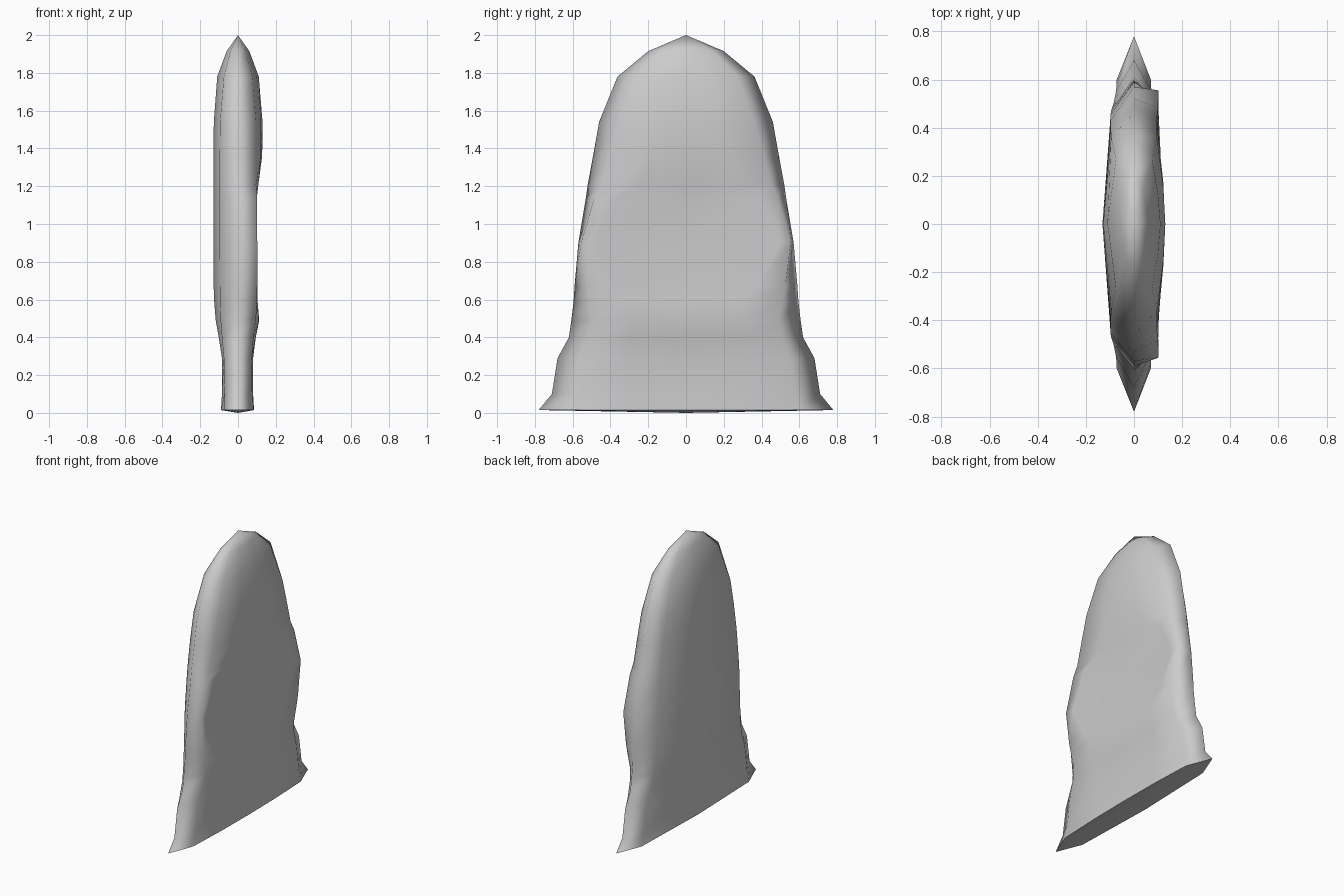
import bpy, bmesh

# z, half width, left bulge, left shoulder (x, y), right: centre x, inner (x, y), outer (x, y)
ROWS = [
    (0.015, 0.78, 0.09, (0.072, 0.60), 0.085, (0.082, 0.30), (0.070, 0.60)),
    (0.10, 0.71, 0.085, (0.072, 0.58), 0.080, (0.079, 0.30), (0.070, 0.58)),
    (0.29, 0.68, 0.085, (0.075, 0.55), 0.080, (0.079, 0.30), (0.073, 0.55)),
    (0.40, 0.62, 0.102, (0.085, 0.50), 0.094, (0.093, 0.30), (0.082, 0.51)),
    (0.49, 0.607, 0.118, (0.092, 0.48), 0.112, (0.110, 0.30), (0.095, 0.49)),
    (0.59, 0.595, 0.126, (0.095, 0.47), 0.100, (0.104, 0.30), (0.100, 0.51)),
    (0.67, 0.590, 0.129, (0.096, 0.465), 0.098, (0.098, 0.38), (0.102, 0.525)),
    (0.90, 0.570, 0.131, (0.097, 0.455), 0.098, (0.098, 0.49), (0.102, 0.555)),
    (1.14, 0.530, 0.131, (0.097, 0.43), 0.098, (0.098, 0.38), (0.100, 0.485)),
    (1.21, 0.520, 0.131, (0.097, 0.42), 0.108, (0.108, 0.24), (0.096, 0.45)),
    (1.36, 0.492, 0.131, (0.097, 0.395), 0.128, (0.122, 0.17), (0.096, 0.41)),
    (1.54, 0.460, 0.128, (0.095, 0.36), 0.130, (0.122, 0.15), (0.096, 0.36)),
    (1.78, 0.363, 0.110, (0.075, 0.27), 0.110, (0.100, 0.12), (0.075, 0.27)),
    (1.915, 0.20, 0.060, (0.040, 0.14), 0.060, (0.053, 0.06), (0.040, 0.14)),
]


def ring(row):
    z, w, lb, (lx, ly), rc, (ix, iy), (ox, oy) = row
    half = [(rc, 0), (ix, iy), (ox, oy), (0, w), (-lx, ly), (-lb, 0)]
    loop = half + [(x, -y) for x, y in reversed(half[1:-1])]
    return [(x, y, z) for x, y in loop]


# Lofted shell, closed to a point at the top and nearly flat beneath
bm = bmesh.new()
rings = [[bm.verts.new(p) for p in ring(r)] for r in ROWS]
n = len(rings[0])
for a, b in zip(rings, rings[1:]):
    for i in range(n):
        j = (i + 1) % n
        bm.faces.new((a[i], a[j], b[j], b[i]))
top = bm.verts.new((0, 0, 2))
base = bm.verts.new((0, 0, 0))
for i in range(n):
    j = (i + 1) % n
    bm.faces.new((rings[-1][i], rings[-1][j], top))
    bm.faces.new((rings[0][j], rings[0][i], base))
bmesh.ops.recalc_face_normals(bm, faces=bm.faces)

# Smooth everywhere, with a crisp lower rim
for f in bm.faces:
    f.smooth = True
for i in range(n):
    bm.edges.get((rings[0][i], rings[0][(i + 1) % n])).smooth = False

mesh = bpy.data.meshes.new("body_shell")
bm.to_mesh(mesh)
bm.free()
bpy.context.collection.objects.link(bpy.data.objects.new("body_shell", mesh))
